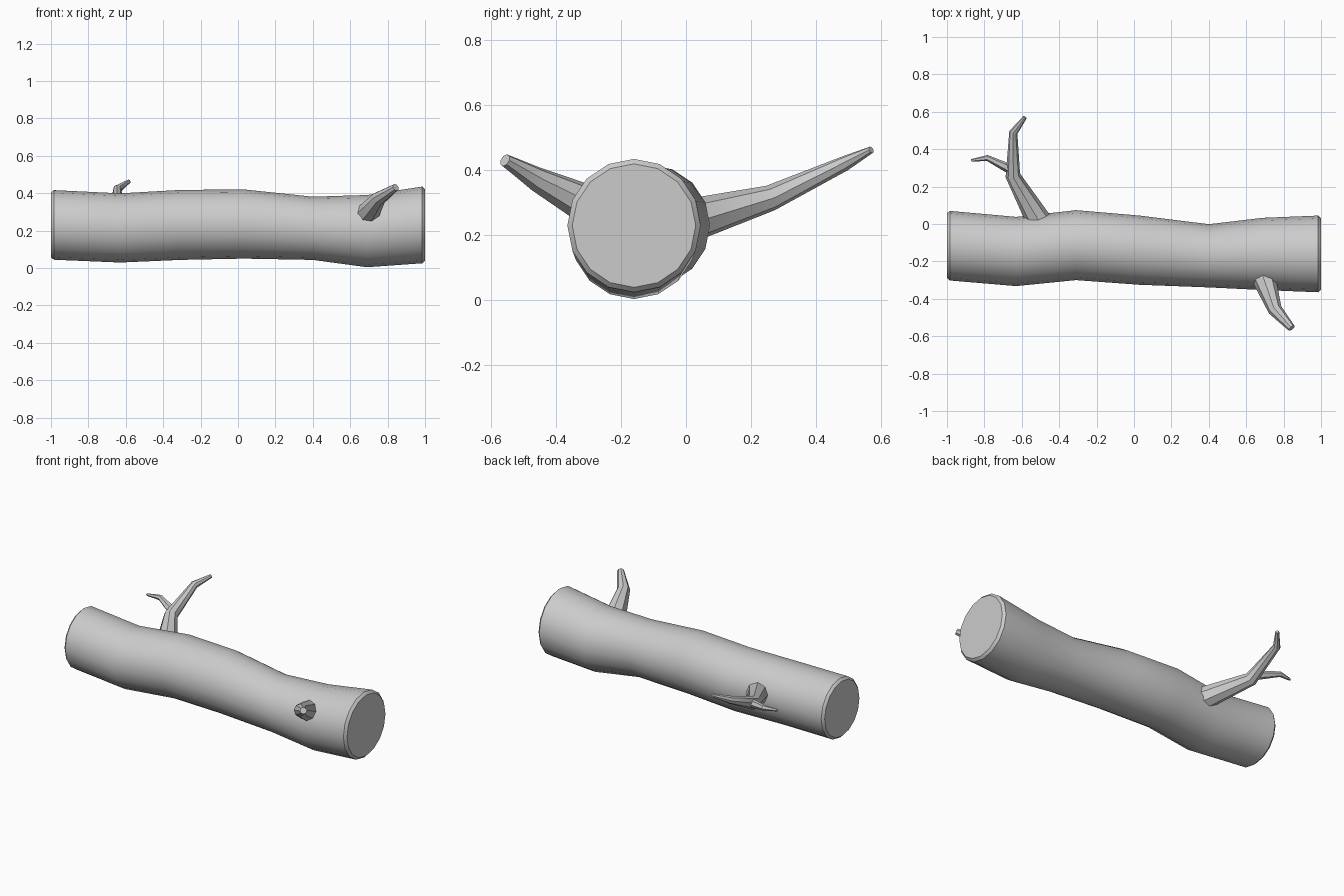
import bpy, bmesh, math
from mathutils import Vector

if "Cube" in bpy.data.objects:
    bpy.data.objects.remove(bpy.data.objects["Cube"])


def sweep(name, path, sides, upright=False):
    """Capped tube through (x, y, z, radius) points."""
    pts = [Vector(p[:3]) for p in path]
    bm = bmesh.new()
    rings = []
    for i, p in enumerate(pts):
        # ring plane follows the averaged path direction
        if upright:
            t = Vector((1, 0, 0))
        else:
            t = Vector()
            if i > 0:
                t += (p - pts[i - 1]).normalized()
            if i < len(pts) - 1:
                t += (pts[i + 1] - p).normalized()
            t.normalize()
        side = Vector((0, 0, 1)).cross(t).normalized()
        up = t.cross(side)
        ring = []
        for k in range(sides):
            a = 2 * math.pi * k / sides
            ring.append(bm.verts.new(p + path[i][3] * (math.cos(a) * side + math.sin(a) * up)))
        rings.append(ring)
    for r0, r1 in zip(rings, rings[1:]):
        for k in range(sides):
            n = (k + 1) % sides
            bm.faces.new((r0[k], r0[n], r1[n], r1[k]))
    bm.faces.new(rings[0][::-1])
    bm.faces.new(rings[-1])
    bmesh.ops.recalc_face_normals(bm, faces=bm.faces)
    me = bpy.data.meshes.new(name)
    bm.to_mesh(me)
    bm.free()
    ob = bpy.data.objects.new(name, me)
    bpy.context.collection.objects.link(ob)
    bpy.ops.object.select_all(action='DESELECT')
    ob.select_set(True)
    bpy.context.view_layer.objects.active = ob
    bpy.ops.object.shade_smooth_by_angle(angle=math.radians(35))
    return ob


# Log trunk, gently wavy with chamfered ends
sweep("log", [
    (-1.0, -0.115, 0.230, 0.172), (-0.985, -0.116, 0.230, 0.186),
    (-0.63, -0.147, 0.214, 0.185), (-0.31, -0.113, 0.230, 0.187),
    (0.03, -0.140, 0.235, 0.185), (0.40, -0.170, 0.212, 0.169),
    (0.69, -0.160, 0.197, 0.193), (0.985, -0.160, 0.230, 0.205),
    (1.0, -0.160, 0.230, 0.190)], 16, upright=True)

# Stub branch on the front
sweep("front_branch", [
    (0.68, -0.25, 0.268, 0.070), (0.755, -0.46, 0.373, 0.038),
    (0.843, -0.557, 0.431, 0.020)], 8)

# Long branch on the back
sweep("back_branch", [
    (-0.505, 0.01, 0.245, 0.068), (-0.648, 0.26, 0.315, 0.040),
    (-0.645, 0.49, 0.422, 0.023), (-0.583, 0.57, 0.463, 0.011)], 8)

# Twig forking off the back branch
sweep("back_twig", [
    (-0.645, 0.285, 0.325, 0.028), (-0.785, 0.353, 0.356, 0.016),
    (-0.87, 0.340, 0.358, 0.007)], 6)
